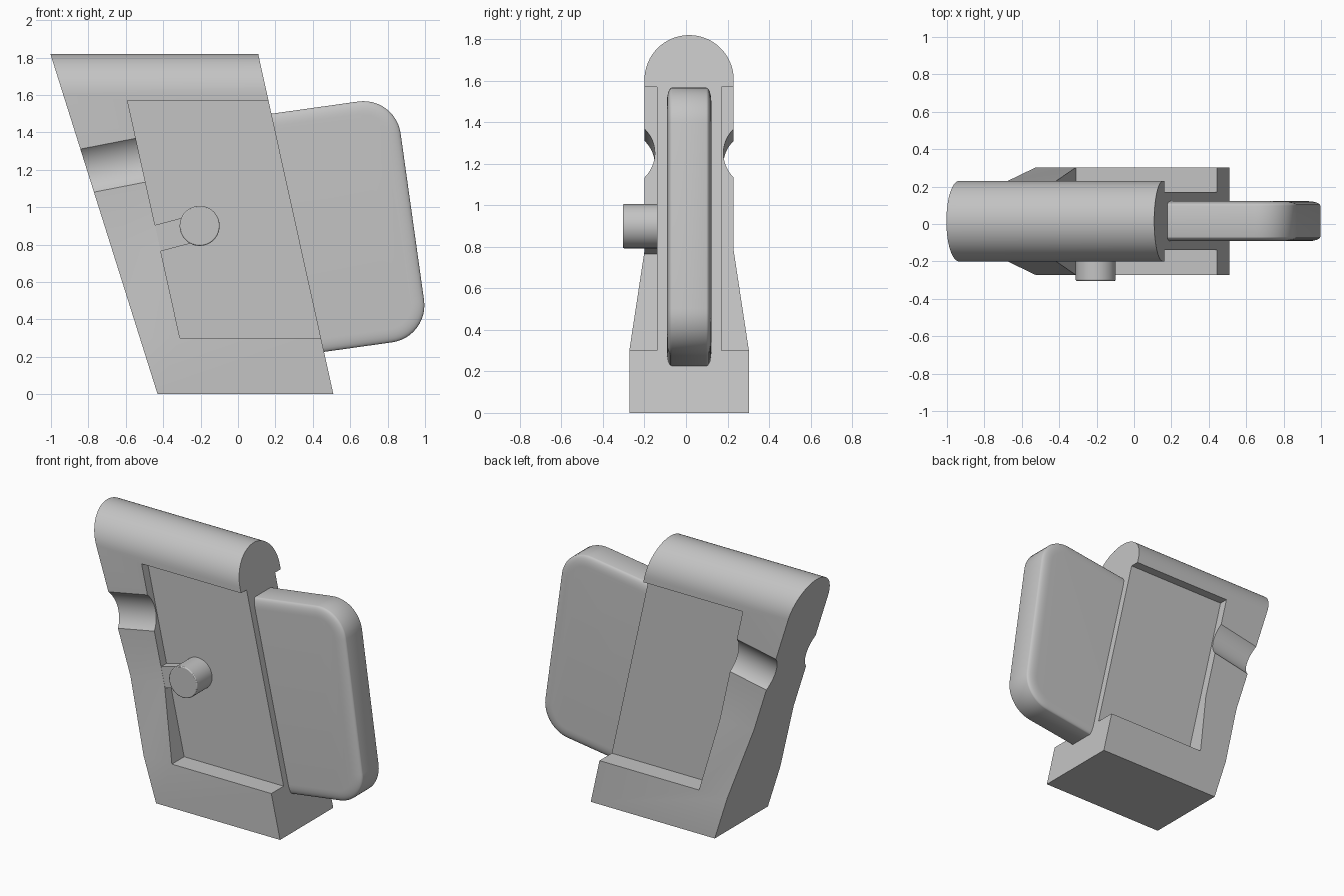
import bpy, bmesh, math
from mathutils import Vector, Matrix

cube = bpy.data.objects.get("Cube")
if cube:
    bpy.data.objects.remove(cube, do_unlink=True)

MID = 0.015  # y of the symmetry plane

grey = bpy.data.materials.new("plain grey")
grey.use_nodes = True
grey.diffuse_color = (0.55, 0.55, 0.55, 1)
grey.node_tree.nodes["Principled BSDF"].inputs["Base Color"].default_value = grey.diffuse_color


def loft(name, rings):
    """Skin a list of equal-length closed rings and cap both ends."""
    bm = bmesh.new()
    loops = [[bm.verts.new(p) for p in ring] for ring in rings]
    for a, b in zip(loops, loops[1:]):
        for i in range(len(a)):
            j = (i + 1) % len(a)
            bm.faces.new((a[i], a[j], b[j], b[i]))
    bm.faces.new(loops[0])
    bm.faces.new(loops[-1])
    bmesh.ops.recalc_face_normals(bm, faces=bm.faces)
    mesh = bpy.data.meshes.new(name)
    bm.to_mesh(mesh)
    bm.free()
    obj = bpy.data.objects.new(name, mesh)
    obj.data.materials.append(grey)
    bpy.context.collection.objects.link(obj)
    return obj


def cylinder(name, radius, depth, location, rotation):
    bpy.ops.mesh.primitive_cylinder_add(vertices=48, radius=radius, depth=depth,
                                        location=location, rotation=rotation)
    obj = bpy.context.object
    obj.name = name
    obj.data.materials.append(grey)
    return obj


def smooth(obj):
    bpy.ops.object.select_all(action='DESELECT')
    obj.select_set(True)
    bpy.context.view_layer.objects.active = obj
    bpy.ops.object.shade_smooth_by_angle(angle=math.radians(30))


def cut(obj, cutter):
    """Subtract the cutter, then remove it."""
    mod = obj.modifiers.new("cut", 'BOOLEAN')
    mod.operation, mod.solver, mod.object = 'DIFFERENCE', 'EXACT', cutter
    cutter.hide_render = True
    bpy.ops.object.select_all(action='DESELECT')
    bpy.context.view_layer.objects.active = obj
    obj.select_set(True)
    bpy.ops.object.modifier_apply(modifier=mod.name)
    bpy.data.objects.remove(cutter, do_unlink=True)


# The three slanted planes that bound the body and its side recesses
def rear_x(z):
    return -0.43 - 0.315 * z


def open_x(z):
    return 0.51 - 0.221 * z


def recess_x(z):
    return -0.244 - 0.221 * z


# Leaning body: foot, tapered sides and rounded top
half = [(0.288, 0), (0.288, 0.3), (0.215, 0.78)]
dome = [(0.215 * math.cos(a), 1.605 + 0.215 * math.sin(a))
        for a in (math.pi * i / 32 for i in range(33))]
profile = half + dome + [(-y, z) for y, z in reversed(half)]
body = loft("body", [[(x(z), MID + y, z) for y, z in profile] for x in (rear_x, open_x)])

for side in (-1, 1):
    # Flat recess, open towards the insert
    corners = [(0.155, 0.3), (0.5, 0.3), (0.5, 1.57), (0.155, 1.57)]
    cut(body, loft("recess_cutter", [[(x(z) + shift, MID + side * y, z) for y, z in corners]
                                     for x, shift in ((recess_x, 0), (open_x, 0.2))]))
    # Finger scallop across the spine
    tilt = math.radians(11)
    cut(body, cylinder("scallop_cutter", 0.169, 0.9, (-0.665, MID + side * 0.334, 1.223),
                       (0, math.pi / 2 - tilt, 0)))
smooth(body)

# Rounded insert plate with softened faces
U0, U1, V0, V1, CORNER = 0.25, 1.055, 0.16, 1.46, 0.2
lean = Matrix.Rotation(math.radians(-8), 3, 'Y')


def plate_ring(inset, y):
    r = CORNER - inset
    pts = [(U0, V1 - inset), (U0, V0 + inset)]
    for cv, start in ((V0 + CORNER, -math.pi / 2), (V1 - CORNER, 0)):
        for i in range(13):
            a = start + math.pi / 24 * i
            pts.append((U1 - CORNER + r * math.cos(a), cv + r * math.sin(a)))
    return [lean @ Vector((u, MID + y, v)) for u, v in pts]


steps = [math.pi / 12 * i for i in range(7)]
levels = [(0.07 * (1 - math.cos(a)), 0.083 + 0.024 * math.sin(a)) for a in steps]
rings = [plate_ring(d, -y) for d, y in reversed(levels)] + [plate_ring(d, y) for d, y in levels]
smooth(loft("insert_plate", rings))

# Knob and the short arm joining it to the spine
knob = cylinder("knob", 0.107, 0.185, (-0.205, -0.2115, 0.9), (math.pi / 2, 0, 0))
bevel = knob.modifiers.new("soft edge", 'BEVEL')
bevel.width, bevel.segments, bevel.limit_method = 0.006, 2, 'ANGLE'
smooth(knob)

arm = [(-0.46, 0.9), (-0.43, 0.76), (-0.22, 0.815), (-0.25, 0.956)]
loft("knob_arm", [[(x, y, z) for x, z in arm] for y in (-0.199, -0.13)])
